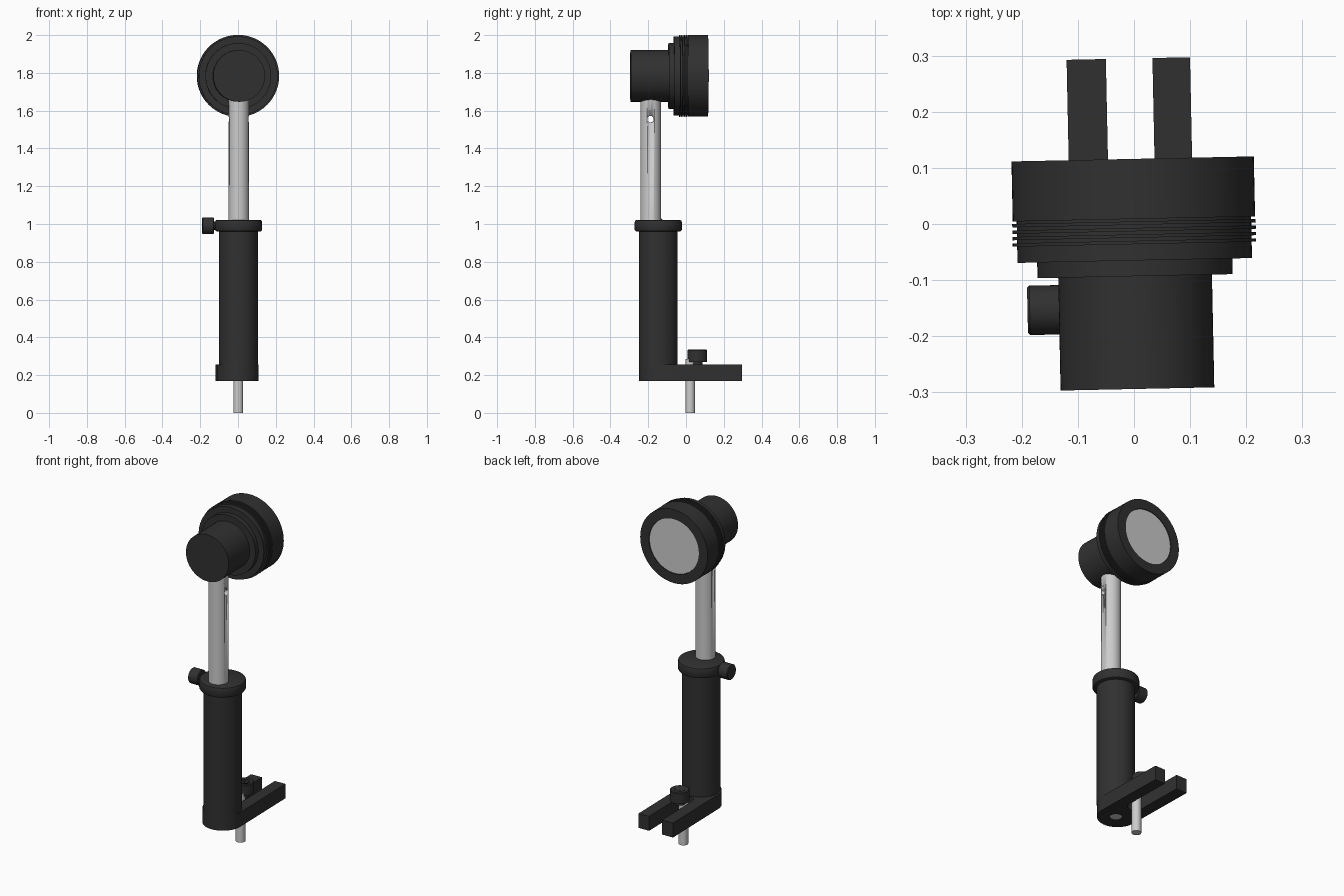
import bpy, bmesh, math
from mathutils import Matrix, Vector

if "Cube" in bpy.data.objects:
    bpy.data.objects.remove(bpy.data.objects["Cube"])

TURN = Matrix.Rotation(math.radians(1.2), 4, 'Z')   # whole model is turned slightly
AXIS = {'X': Matrix.Rotation(math.radians(90), 4, 'Y'),
        'Y': Matrix.Rotation(math.radians(-90), 4, 'X'),
        'Z': Matrix.Identity(4)}

black = bpy.data.materials.new("black_anodised")
black.diffuse_color = (0.03, 0.03, 0.03, 1)
black.use_nodes = True
black.node_tree.nodes["Principled BSDF"].inputs["Base Color"].default_value = black.diffuse_color


def finish(name, bm, mat, matrix):
    bmesh.ops.recalc_face_normals(bm, faces=bm.faces)
    me = bpy.data.meshes.new(name)
    bm.to_mesh(me)
    bm.free()
    me.transform(TURN @ matrix)
    ob = bpy.data.objects.new(name, me)
    bpy.context.collection.objects.link(ob)
    if mat:
        me.materials.append(mat)
    bpy.context.view_layer.objects.active = ob
    bpy.ops.object.select_all(action='DESELECT')
    ob.select_set(True)
    bpy.ops.object.shade_smooth_by_angle(angle=math.radians(30))
    return ob


def lathe(name, profile, centre, axis='Z', mat=black, n=64):
    """Closed solid from (position along axis, radius) pairs."""
    bm = bmesh.new()
    rings = [[bm.verts.new((r * math.cos(2 * math.pi * i / n),
                            r * math.sin(2 * math.pi * i / n), h))
              for i in range(n)] for h, r in profile]
    for a, b in zip(rings, rings[1:]):
        for i in range(n):
            j = (i + 1) % n
            bm.faces.new((a[i], a[j], b[j], b[i]))
    bm.faces.new(rings[0])
    bm.faces.new(rings[-1])
    return finish(name, bm, mat, Matrix.Translation(centre) @ AXIS[axis])


def rod(name, h0, h1, r, centre, axis='Z', mat=black, n=48):
    return lathe(name, [(h0, r), (h1, r)], centre, axis, mat, n)


def cut(ob, cutter):
    m = ob.modifiers.new("cut", 'BOOLEAN')
    m.object, m.solver = cutter, 'EXACT'
    bpy.context.view_layer.objects.active = ob
    # cut must come before the smoothing modifier, if any
    bpy.ops.object.modifier_move_to_index(modifier="cut", index=0)
    bpy.ops.object.modifier_apply(modifier="cut")
    bpy.data.objects.remove(cutter)


# forked base: rounded front, slot open at the back
def arc(cx, cy, r, a0, a1, n):
    return [(cx + r * math.cos(math.radians(a0 + (a1 - a0) * i / n)),
             cy + r * math.sin(math.radians(a0 + (a1 - a0) * i / n))) for i in range(n + 1)]


outline = (arc(-0.004, -0.138, 0.11, 180, 360, 32) + [(0.106, 0.295), (0.039, 0.295)]
           + arc(-0.0025, 0.007, 0.0415, 0, -180, 20) + [(-0.044, 0.295), (-0.114, 0.295)])
bm = bmesh.new()
face = bm.faces.new([bm.verts.new((x, y, 0.17)) for x, y in outline])
ext = bmesh.ops.extrude_face_region(bm, geom=[face])
bmesh.ops.translate(bm, vec=(0, 0, 0.085),
                    verts=[v for v in ext['geom'] if isinstance(v, bmesh.types.BMVert)])
base = finish("forked_base", bm, black, Matrix.Identity(4))
cut(base, rod("base_hole_cutter", 0.1, 0.19, 0.034, (0, -0.147, 0)))
rod("base_screw", 0.174, 0.2, 0.033, (0, -0.147, 0), mat=None)

# post holder tube with rounded collar
HOLD = (0, -0.147, 0)
rod("post_holder", 0.25, 0.97, 0.103, HOLD, n=64)
lathe("holder_collar", [(0.96, 0.115), (0.963, 0.121), (0.970, 0.125), (1.010, 0.125),
                        (1.018, 0.122), (1.022, 0.115)], HOLD)

# thumb screw on the collar
THUMB = (0, -0.15, 0.99)
rod("thumb_screw_stem", -0.14, -0.10, 0.022, THUMB, 'X')
lathe("thumb_screw_knob", [(-0.193, 0.040), (-0.189, 0.044), (-0.134, 0.044), (-0.130, 0.040)],
      THUMB, 'X')

# steel post with cross hole
post = rod("post", 0.9, 1.68, 0.054, (0, -0.187, 0), mat=None, n=64)
cut(post, rod("post_hole_cutter", -0.1, 0.1, 0.018, (0, -0.188, 1.555), 'X', n=32))

# clamping bolt through the slot, with hex socket head
rod("bolt_shaft", 0.0, 0.285, 0.026, (0.002, 0.022, 0), mat=None)
HEAD = (0, 0.06, 0)
rod("bolt_neck", 0.25, 0.275, 0.028, HEAD)
head = lathe("bolt_head", [(0.27, 0.052), (0.331, 0.052), (0.335, 0.048)], HEAD)
cut(head, rod("socket_cutter", 0.30, 0.40, 0.03, HEAD, n=6))

# lens barrel, stepped flange, threaded ring and front bezel
LENS = (0, 0, 1.784)
rod("rear_barrel", -0.294, -0.08, 0.137, LENS, 'Y', n=96)
lathe("stepped_flange", [(-0.093, 0.174), (-0.065, 0.174), (-0.065, 0.209), (-0.030, 0.209)],
      LENS, 'Y', n=96)
threads = []
for i in range(4):
    y = -0.036 + i * 0.0115
    threads += [(y, 0.209), (y, 0.217), (y + 0.006, 0.217), (y + 0.006, 0.209)]
lathe("bezel_ring", threads + [(0.009, 0.209), (0.009, 0.216), (0.116, 0.216),
                               (0.116, 0.160), (0.108, 0.160)], LENS, 'Y', n=96)
rod("lens_disc", 0.10, 0.112, 0.159, LENS, 'Y', mat=None, n=96)
